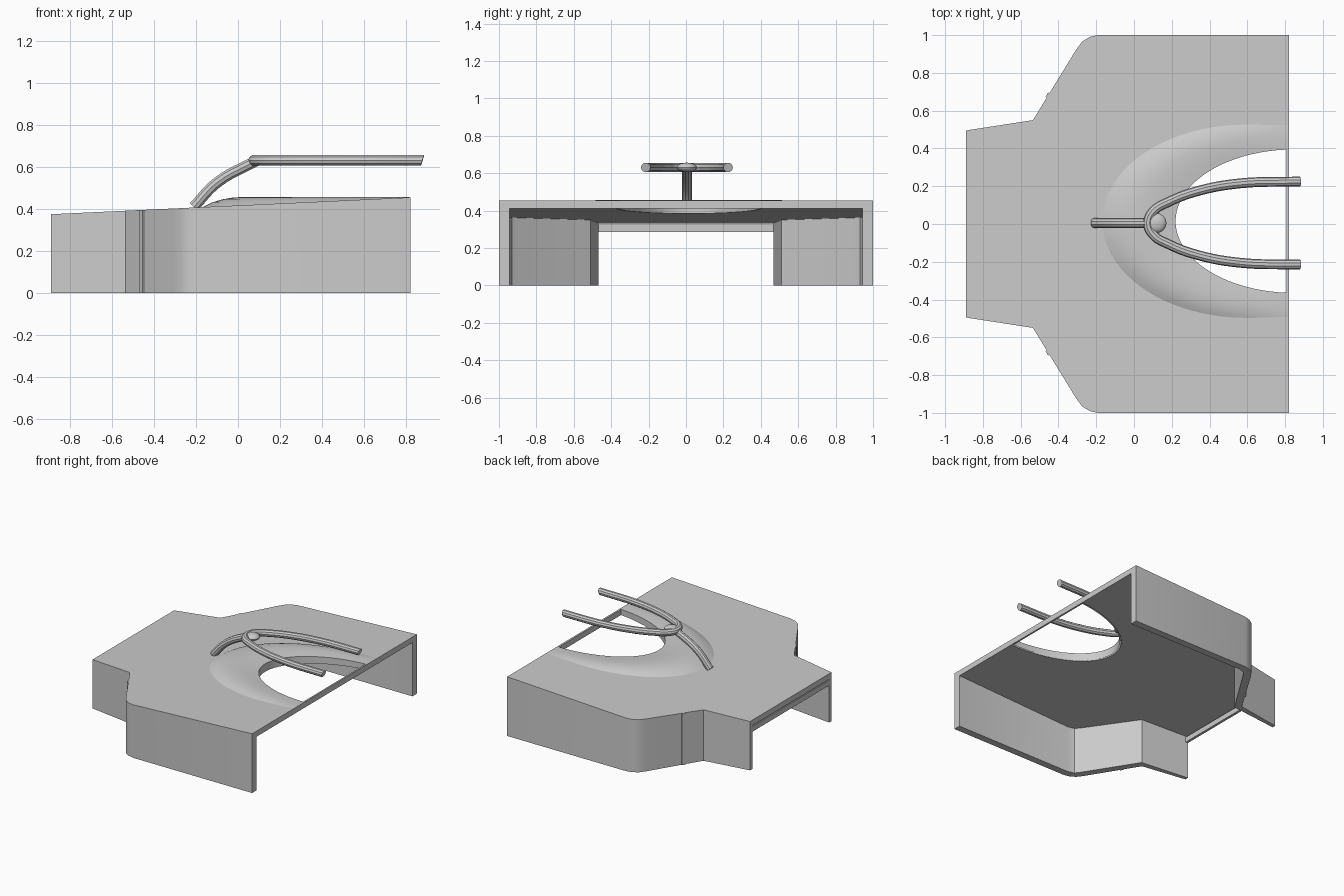
import bpy, bmesh, math
from mathutils import Vector

if "Cube" in bpy.data.objects:
    bpy.data.objects.remove(bpy.data.objects["Cube"], do_unlink=True)

grey = bpy.data.materials.new("plain grey")
grey.use_nodes = True
COLOUR = (0.6, 0.6, 0.6, 1)
grey.diffuse_color = COLOUR
grey.node_tree.nodes["Principled BSDF"].inputs["Base Color"].default_value = COLOUR


def deck(x):
    """Height of the sloping top."""
    return 0.375 + 0.0468 * (x + 0.89)


def add(name, bm):
    bmesh.ops.recalc_face_normals(bm, faces=bm.faces)
    mesh = bpy.data.meshes.new(name)
    bm.to_mesh(mesh)
    bm.free()
    mesh.materials.append(grey)
    obj = bpy.data.objects.new(name, mesh)
    bpy.context.collection.objects.link(obj)
    return obj


def activate(obj):
    bpy.ops.object.select_all(action="DESELECT")
    obj.select_set(True)
    bpy.context.view_layer.objects.active = obj


def smooth(obj, angle=35):
    activate(obj)
    bpy.ops.object.shade_smooth_by_angle(angle=math.radians(angle))


def prism(name, outline, z0, top):
    """Upright prism whose top follows a height rule."""
    bm = bmesh.new()
    low = [bm.verts.new((x, y, z0)) for x, y in outline]
    high = [bm.verts.new((x, y, top(x))) for x, y in outline]
    bm.faces.new(low)
    bm.faces.new(high)
    n = len(low)
    for i in range(n):
        j = (i + 1) % n
        bm.faces.new((low[i], low[j], high[j], high[i]))
    return add(name, bm)


def cut(obj, cutter):
    mod = obj.modifiers.new("cut", "BOOLEAN")
    mod.operation = "DIFFERENCE"
    mod.solver = "EXACT"
    mod.object = cutter
    activate(obj)
    bpy.ops.object.modifier_apply(modifier=mod.name)
    bpy.data.objects.remove(cutter, do_unlink=True)


def mirrored(half):
    return half + [(x, -y) for x, y in reversed(half)]


# Hollow shell: open below, at the wide end and at the narrow end
outer = [(0.82, 1), (-0.19, 1), (-0.235, 0.99), (-0.275, 0.965),
         (-0.305, 0.925), (-0.535, 0.55), (-0.89, 0.495)]
inner = [(0.95, 0.945), (-0.18, 0.945), (-0.23, 0.93), (-0.26, 0.89),
         (-0.5, 0.51), (-0.95, 0.46)]
shell = prism("shell", mirrored(outer), 0, deck)
cut(shell, prism("cavity", mirrored(inner), -0.1, lambda x: deck(x) - 0.043))

# Rounded opening in the deck, leaving a thin strip at the wide end
SHIFT = 0.015
END = math.radians(86.8)


def opening(s, grow=0.0):
    a = s * END
    return (0.85 - (0.63 + grow) * math.cos(a),
            SHIFT + (0.38 + grow) * math.sin(a))


hole = [opening(i / 16, 0.01) for i in range(-16, 17)]
hole = [(0.807, hole[0][1])] + [p for p in hole if p[0] < 0.8] + [(0.807, hole[-1][1])]
cut(shell, prism("hole_cutter", hole, 0.2, lambda x: 0.7))
smooth(shell)


# Raised collar round the opening
def rim(s):
    if abs(s) < 0.8:
        a = s / 0.8 * math.pi / 2
        return 0.6 - 0.77 * math.cos(a), SHIFT + 0.515 * math.sin(a)
    return 0.6 + (abs(s) - 0.8) / 0.2 * 0.215, SHIFT + math.copysign(0.515, s)


bm = bmesh.new()
rows = []
STEPS = 8
for i in range(-20, 21):
    s = i / 20
    a, b = Vector(rim(s)), Vector(opening(s))
    row = []
    for k in range(STEPS + 1):
        u = k / STEPS
        p = a.lerp(b, u)
        swell = math.sin(math.pi * u) ** 0.8 if u <= 0.5 else 1 - 1.6 * (u - 0.5) ** 2
        crest = max(0.458 - deck(p.x), 0.004)
        row.append(bm.verts.new((p.x, p.y, deck(p.x) - 0.001 + crest * swell)))
    row.append(bm.verts.new((b.x, b.y, deck(b.x) - 0.043)))
    rows.append(row)
for r, q in zip(rows, rows[1:]):
    for k in range(len(r) - 1):
        bm.faces.new((r[k], r[k + 1], q[k + 1], q[k]))
smooth(add("collar", bm), 50)

# Cross bar under the deck at the narrow end
bar = [(-0.89, 0.49), (-0.87, 0.49), (-0.87, -0.49), (-0.89, -0.49)]
prism("end_bar", bar, 0.285, lambda x: 0.325)

# Slim seam ribs on the slanted walls
along = Vector((0.23, 0.375)).normalized()
across = Vector((-along.y, along.x))
for side, name in ((1, "left_rib"), (-1, "right_rib")):
    mid = Vector((-0.455, 0.68))
    pts = [mid + along * u + across * v
           for u, v in ((-0.014, -0.01), (0.014, -0.01), (0.014, 0.008), (-0.014, 0.008))]
    prism(name, [(p.x, side * p.y) for p in pts], 0, lambda x: deck(x) - 0.001)


# Forked handle made of round tubes
def tube(name, points, radius, slant=False):
    curve = bpy.data.curves.new(name, "CURVE")
    curve.dimensions = "3D"
    curve.bevel_depth = radius
    curve.bevel_resolution = 3
    curve.resolution_u = 6
    curve.use_fill_caps = True
    spline = curve.splines.new("BEZIER")
    spline.bezier_points.add(len(points) - 1)
    for bp, co in zip(spline.bezier_points, points):
        bp.co = co
        bp.handle_left_type = bp.handle_right_type = "AUTO"
    obj = bpy.data.objects.new(name, curve)
    bpy.context.collection.objects.link(obj)
    activate(obj)
    bpy.ops.object.convert(target="MESH")
    obj = bpy.context.object
    obj.data.materials.clear()
    obj.data.materials.append(grey)
    if slant:
        for v in obj.data.vertices:
            if v.co.x > 0.85:
                v.co.x += (v.co.z - 0.632) * 0.3
    smooth(obj)


LEVEL = 0.631
tube("stem", [(-0.21, 0.005, 0.41), (-0.1, 0.005, 0.525), (0.09, 0.005, LEVEL)], 0.027)
fork = [(0.075, 0), (0.1, 0.06), (0.19, 0.115), (0.34, 0.17), (0.56, 0.21), (0.878, 0.22)]
arms = [(x, 0.005 - y) for x, y in reversed(fork[1:])] + [(x, y + 0.005) for x, y in fork]
tube("forked_handle", [(x, y, LEVEL) for x, y in arms], 0.026, slant=True)

# Rounded joint and small web where the stem meets the fork
bm = bmesh.new()
bmesh.ops.create_uvsphere(bm, u_segments=16, v_segments=10, radius=0.03)
for v in bm.verts:
    v.co = Vector((v.co.x * 1.9 + 0.115, v.co.y * 1.8 + 0.005, v.co.z * 0.85 + LEVEL))
smooth(add("handle_joint", bm))
